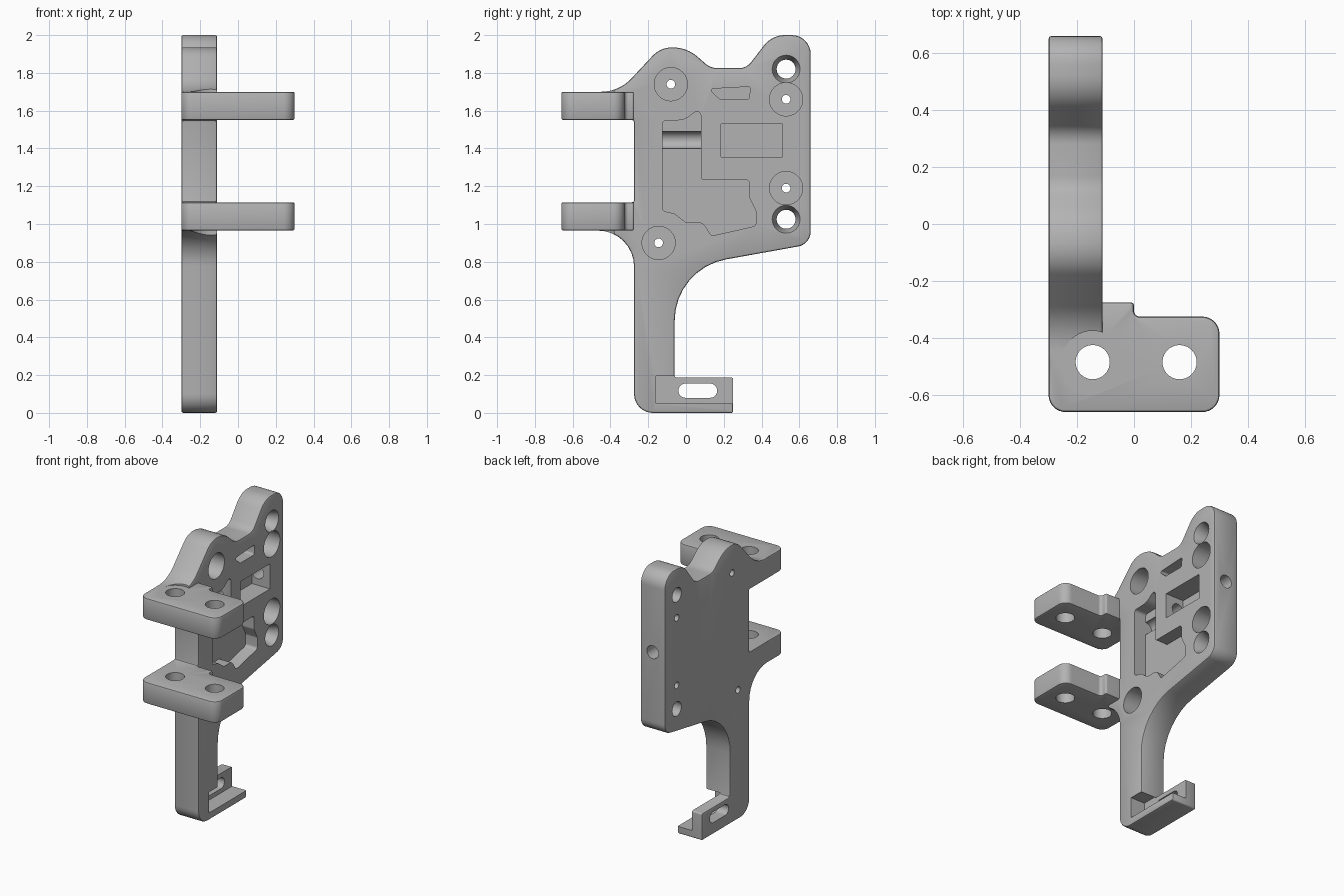
import bpy, bmesh, math
from mathutils import Vector

old = bpy.data.objects.get("Cube")
if old:
    bpy.data.objects.remove(old, do_unlink=True)

grey = bpy.data.materials.new("plain grey")
grey.use_nodes = True
grey.diffuse_color = (0.45, 0.45, 0.45, 1)
grey.node_tree.nodes["Principled BSDF"].inputs["Base Color"].default_value = grey.diffuse_color

# Plate thickness limits
BACK, FACE = -0.3, -0.11


def rounded(corners, steps=8):
    """Turn (u, v, radius) corners into a closed outline with arcs."""
    out = []
    for i, (u, v, r) in enumerate(corners):
        p = Vector((u, v))
        if r == 0:
            out.append(p)
            continue
        a = (Vector(corners[i - 1][:2]) - p).normalized()
        b = (Vector(corners[(i + 1) % len(corners)][:2]) - p).normalized()
        half = math.acos(max(-1, min(1, a.dot(b)))) / 2
        c = p + (a + b).normalized() * r / math.sin(half)
        s = p + a * r / math.tan(half) - c
        e = p + b * r / math.tan(half) - c
        start = math.atan2(s.y, s.x)
        sweep = math.remainder(math.atan2(e.y, e.x) - start, math.tau)
        for k in range(steps + 1):
            t = start + sweep * k / steps
            out.append(c + Vector((math.cos(t), math.sin(t))) * r)
    return out


def circle(u, v, r, n=40):
    return [Vector((u + r * math.cos(math.tau * k / n), v + r * math.sin(math.tau * k / n)))
            for k in range(n)]


def box(u0, u1, v0, v1, r=0):
    return rounded([(u0, v0, r), (u1, v0, r), (u1, v1, r), (u0, v1, r)])


def prism(name, outline, axis, lo, hi, grow=1.0):
    """Extrude an outline along an axis; grow scales the far end."""
    place = {"X": lambda p, h: (h, p.x, p.y),
             "Y": lambda p, h: (p.x, h, p.y),
             "Z": lambda p, h: (p.x, p.y, h)}[axis]
    mid = sum(outline, Vector((0, 0))) / len(outline)
    bm = bmesh.new()
    near = [bm.verts.new(place(p, lo)) for p in outline]
    far = [bm.verts.new(place(mid + (p - mid) * grow, hi)) for p in outline]
    bm.faces.new(near)
    bm.faces.new(far)
    for i in range(len(near)):
        bm.faces.new((near[i - 1], near[i], far[i], far[i - 1]))
    bmesh.ops.recalc_face_normals(bm, faces=bm.faces)
    mesh = bpy.data.meshes.new(name)
    bm.to_mesh(mesh)
    bm.free()
    mesh.materials.append(grey)
    obj = bpy.data.objects.new(name, mesh)
    bpy.context.collection.objects.link(obj)
    return obj


def apply(obj, mod):
    bpy.context.view_layer.objects.active = obj
    bpy.ops.object.modifier_apply(modifier=mod.name)


def soften(obj, width):
    mod = obj.modifiers.new("soft edges", "BEVEL")
    mod.width, mod.segments, mod.limit_method = width, 2, "ANGLE"
    mod.angle_limit = math.radians(40)
    apply(obj, mod)


def combine(target, other, operation):
    mod = target.modifiers.new(operation, "BOOLEAN")
    mod.object, mod.operation, mod.solver = other, operation, "EXACT"
    apply(target, mod)
    bpy.data.objects.remove(other, do_unlink=True)


def cut(outline, axis, lo, hi, grow=1.0):
    combine(plate, prism("cutter", outline, axis, lo, hi, grow), "DIFFERENCE")


# Upright plate with leg, foot and the roots of both brackets
plate = prism("mounting_plate", rounded([
    (-0.275, 0, 0.1), (0.25, 0, 0.01), (0.25, 0.187, 0.01), (-0.06, 0.187, 0),
    (-0.06, 0.764, 0.33), (0.66, 0.893, 0.08), (0.66, 2, 0.1), (0.455, 2, 0.14),
    (0.32, 1.825, 0.08), (0.13, 1.825, 0.1), (0.005, 1.935, 0.2), (-0.135, 1.935, 0.14),
    (-0.355, 1.7, 0.22), (-0.5, 1.7, 0), (-0.5, 1.55, 0), (-0.275, 1.55, 0),
    (-0.275, 1.115, 0), (-0.5, 1.115, 0), (-0.5, 0.965, 0), (-0.275, 0.965, 0.19),
]), "X", BACK, FACE)
soften(plate, 0.01)

# Two horizontal brackets with screw holes and access bores
for z0, z1, bore0, bore1 in ((1.55, 1.7, 1.7, 1.9), (0.965, 1.115, 0.8, 0.965)):
    bracket = prism("bracket", rounded([
        (-0.3, -0.66, 0.06), (0.3, -0.66, 0.06), (0.3, -0.325, 0.06), (0, -0.325, 0.02),
        (0, -0.275, 0.012), (-0.12, -0.275, 0), (-0.15, -0.2, 0), (-0.28, -0.2, 0),
        (-0.3, -0.35, 0)]), "Z", z0, z1)
    soften(bracket, 0.01)
    combine(plate, bracket, "UNION")
    for x in (-0.145, 0.16):
        cut(circle(x, -0.485, 0.06), "Z", z0 - 0.1, z1 + 0.1)
    cut(circle(-0.145, -0.485, 0.11), "Z", bore0, bore1)

# Deep round seats with small through holes
for y, z in ((-0.08, 1.74), (0.53, 1.66), (0.53, 1.19), (-0.145, 0.9)):
    cut(circle(y, z, 0.088), "X", -0.24, 0)
    cut(circle(y, z, 0.023, 20), "X", -0.4, -0.2)

# Countersunk through holes
for z in (1.82, 1.025):
    cut(circle(0.53, z, 0.05), "X", -0.4, 0)
    cut(circle(0.53, z, 0.05), "X", -0.18, FACE + 0.001, 1.48)

# Pockets in the face
cut(box(0.185, 0.51, 1.355, 1.53), "X", -0.25, 0)
cut(rounded([(0.12, 1.715, 0.01), (0.34, 1.727, 0.01), (0.335, 1.66, 0.015),
             (0.18, 1.66, 0.02)]), "X", -0.2, 0)
cut(rounded([
    (-0.125, 1.07, 0.02), (-0.125, 1.547, 0.02), (-0.01, 1.55, 0.1), (0.078, 1.615, 0.02),
    (0.08, 1.235, 0.01), (0.335, 1.235, 0.02), (0.335, 1.14, 0.03), (0.37, 1.07, 0.03),
    (0.37, 0.99, 0.02), (0.135, 0.937, 0.02), (0.09, 1.008, 0.04), (0, 1.008, 0.03),
    (-0.06, 1.055, 0.05)]), "X", -0.2, 0)

# Long bore from the rear edge through to the main pocket
cut(circle(-0.205, 1.445, 0.045), "Y", -0.125, 0.8)

# Foot: open corner above a floor, with a slotted wall
cut(box(-0.16, 0.4, 0.05, 0.195), "X", -0.22, 0)
cut(box(-0.04, 0.165, 0.08, 0.155, 0.037), "X", -0.4, -0.15)

# Smooth shading with crisp edges
bpy.ops.object.select_all(action="DESELECT")
plate.select_set(True)
bpy.context.view_layer.objects.active = plate
bpy.ops.object.shade_smooth_by_angle(angle=math.radians(30))
